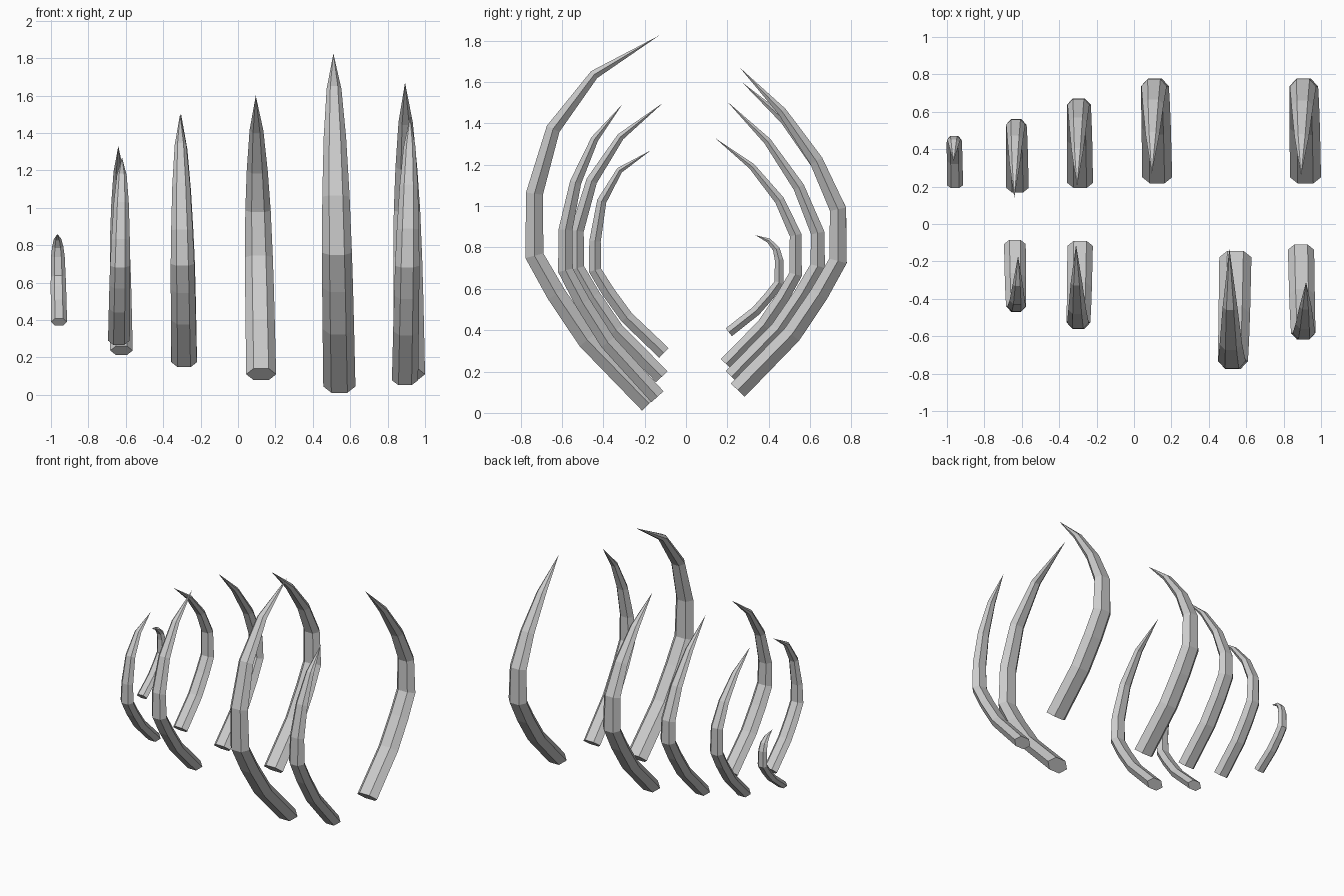
import bpy, bmesh, math
from mathutils import Vector

if "Cube" in bpy.data.objects:
    bpy.data.objects.remove(bpy.data.objects["Cube"])

TAPER = (1, 0.98, 0.96, 0.93, 0.85, 0.70, 0.46)   # section size from base towards tip
FLAT = 0.65                                       # section thickness / width


def centre_line(x0, x1, base, wide, lo, hi, tip, curl):
    """Path from base, out to the widest part, and back in to the tip."""
    (by, bz), (ty, tz) = base, tip
    pts = [(by + (wide - by) * f, bz + (lo - bz) * t)
           for t, f in ((0, 0), (0.43, 0.54), (0.74, 0.81), (1, 1))]
    upper = ((0, 1), (0.34 + 0.10 * curl, 0.78 + 0.10 * curl),
             (0.69 + 0.09 * curl, 0.43 + 0.13 * curl), (1, 0))
    pts += [(ty + (wide - ty) * f, hi + (tz - hi) * t) for t, f in upper]
    return [Vector((x0 + (x1 - x0) * (z - bz) / (tz - bz), y, z)) for y, z in pts]


def rib(name, radius, *shape):
    path = centre_line(*shape)
    bm = bmesh.new()
    rings = []
    for i, size in enumerate(TAPER):
        d = path[i + 1] - path[i]
        d.normalize()
        if i:
            d += (path[i] - path[i - 1]).normalized()
        side = Vector((1, 0, 0))
        normal = d.cross(side).normalized()
        r = radius * size
        rings.append([bm.verts.new(path[i] + side * r * math.cos(k * math.pi / 3)
                                   + normal * r * FLAT * math.sin(k * math.pi / 3))
                      for k in range(6)])
    # six-sided shaft, flat base and pointed tip
    bm.faces.new(rings[0])
    tip = bm.verts.new(path[-1])
    for k in range(6):
        n = (k + 1) % 6
        for a, b in zip(rings, rings[1:]):
            bm.faces.new((a[k], a[n], b[n], b[k]))
        bm.faces.new((rings[-1][k], rings[-1][n], tip))
    bmesh.ops.recalc_face_normals(bm, faces=bm.faces)
    me = bpy.data.meshes.new(name)
    bm.to_mesh(me)
    bm.free()
    bpy.context.collection.objects.link(bpy.data.objects.new(name, me))


# ribs on the front (-y) side
rib("front_rib_1", 0.058, -0.637, -0.62, (-0.107, 0.29), -0.44, 0.69, 0.83, (-0.17, 1.27), 1.0)
rib("front_rib_2", 0.068, -0.288, -0.31, (-0.117, 0.175), -0.527, 0.70, 0.88, (-0.11, 1.5), 0.5)
rib("front_rib_3", 0.086, 0.542, 0.51, (-0.178, 0.045), -0.733, 0.76, 1.06, (-0.13, 1.825), 0.7)
rib("front_rib_4", 0.07, 0.893, 0.92, (-0.138, 0.078), -0.583, 0.69, 0.885, (-0.31, 1.49), 0.4)

# ribs on the back (+y) side
rib("back_rib_1", 0.043, -0.957, -0.965, (0.207, 0.39), 0.45, 0.63, 0.74, (0.335, 0.86), 1.0)
rib("back_rib_2", 0.06, -0.623, -0.64, (0.193, 0.237), 0.53, 0.67, 0.86, (0.14, 1.33), 0.2)
rib("back_rib_3", 0.069, -0.288, -0.305, (0.22, 0.175), 0.637, 0.71, 0.87, (0.2, 1.505), 0.1)
rib("back_rib_4", 0.08, 0.124, 0.095, (0.25, 0.11), 0.737, 0.735, 0.985, (0.27, 1.6), 0.1)
rib("back_rib_5", 0.083, 0.917, 0.893, (0.25, 0.11), 0.735, 0.735, 0.985, (0.26, 1.67), 0.0)
